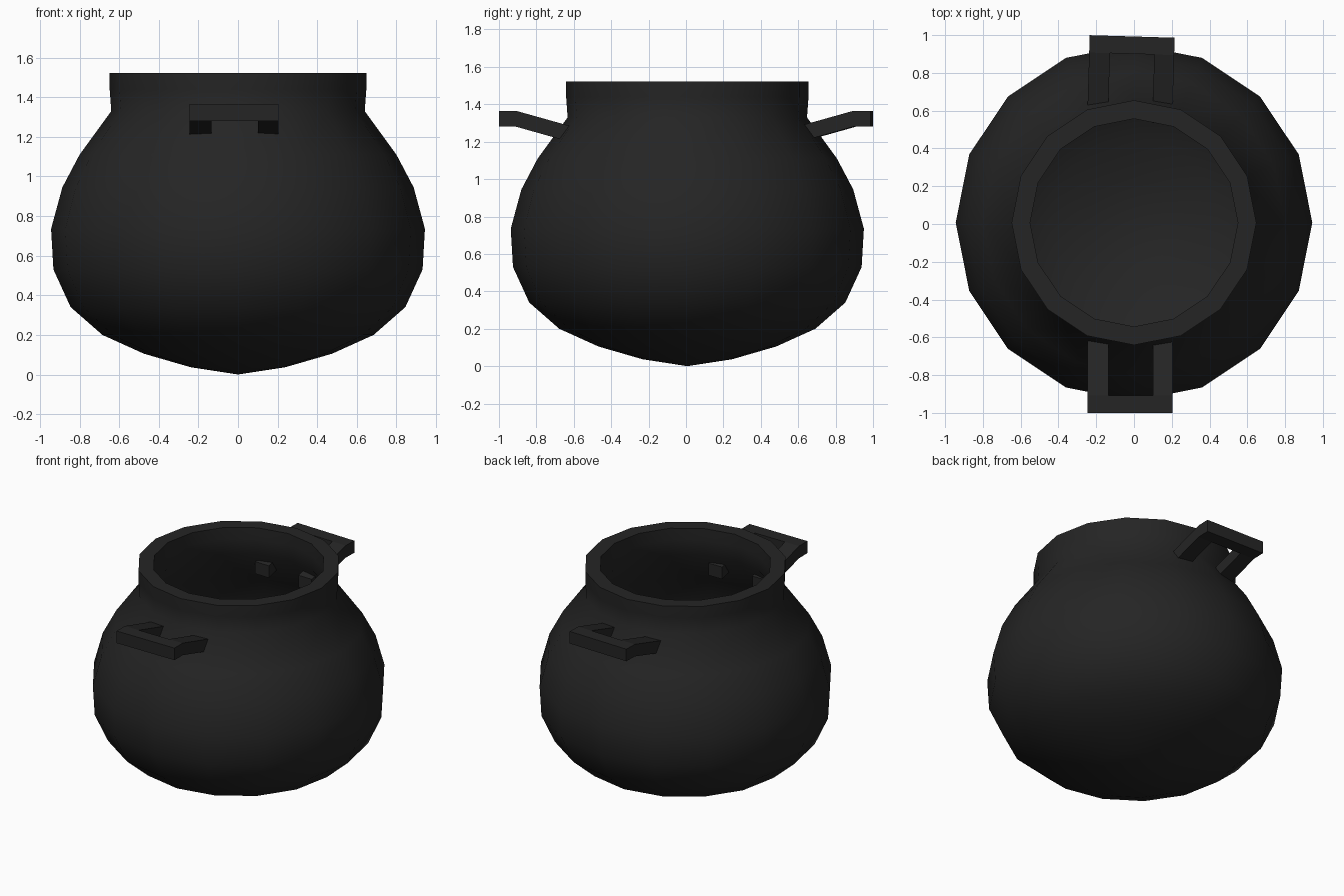
import bpy, bmesh, math
from mathutils import Matrix, Vector

if "Cube" in bpy.data.objects:
    bpy.data.objects.remove(bpy.data.objects["Cube"])

iron = bpy.data.materials.new("black iron")
iron.diffuse_color = (0.018, 0.018, 0.018, 1)
iron.use_nodes = True
iron.node_tree.nodes["Principled BSDF"].inputs["Base Color"].default_value = iron.diffuse_color

SIDES = 16
CENTRE_Y = 0.007

# Outer wall from the base up, over the rim, then down the inner wall
PROFILE = [
    (0, 0), (0.24, 0.037), (0.475, 0.105), (0.685, 0.2), (0.845, 0.34),
    (0.932, 0.53), (0.944, 0.735), (0.887, 0.945), (0.80, 1.11),
    (0.64, 1.33), (0.648, 1.44), (0.648, 1.522),
    (0.55, 1.522), (0.55, 1.44), (0.56, 1.33), (0.725, 1.08),
    (0.81, 0.92), (0.86, 0.735), (0.85, 0.55), (0.775, 0.395),
    (0.635, 0.27), (0.45, 0.18), (0.23, 0.117), (0, 0.08),
]


def finish(bm, name):
    bmesh.ops.recalc_face_normals(bm, faces=bm.faces)
    mesh = bpy.data.meshes.new(name)
    bm.to_mesh(mesh)
    bm.free()
    mesh.materials.append(iron)
    obj = bpy.data.objects.new(name, mesh)
    bpy.context.collection.objects.link(obj)
    return obj


def make_pot():
    bm = bmesh.new()
    verts = [bm.verts.new((r, 0, z)) for r, z in PROFILE]
    edges = [bm.edges.new(pair) for pair in zip(verts, verts[1:])]
    bmesh.ops.spin(bm, geom=verts + edges, axis=(0, 0, 1), cent=(0, 0, 0),
                   angle=2 * math.pi, steps=SIDES)
    bmesh.ops.remove_doubles(bm, verts=bm.verts, dist=0.001)
    bmesh.ops.translate(bm, verts=bm.verts, vec=(0, CENTRE_Y, 0))
    pot = finish(bm, "pot")
    bpy.context.view_layer.objects.active = pot
    pot.select_set(True)
    bpy.ops.object.shade_smooth_by_angle(angle=math.radians(50))
    pot.select_set(False)


def make_handle(name, side, turn=0.0, shift=(0, 0, 0)):
    """U-shaped grip whose legs slope down through the pot wall."""
    bm = bmesh.new()
    xs = (-0.245, -0.135, 0.10, 0.205)
    rows = ((1.0, 1.28), (0.908, 1.28), (0.545, 1.178))
    grid = [[bm.verts.new((x, side * y, z)) for x in xs] for y, z in rows]
    for row, col in ((0, 0), (0, 1), (0, 2), (1, 0), (1, 2)):
        bm.faces.new((grid[row][col], grid[row][col + 1],
                      grid[row + 1][col + 1], grid[row + 1][col]))
    # Thicken upwards, keeping the underside
    top = bmesh.ops.extrude_face_region(bm, geom=bm.faces[:], use_keep_orig=True)
    bmesh.ops.translate(bm, vec=(0, 0, 0.085),
                        verts=[v for v in top["geom"] if isinstance(v, bmesh.types.BMVert)])
    bmesh.ops.rotate(bm, verts=bm.verts, cent=(-0.02, side * 0.65, 0),
                     matrix=Matrix.Rotation(turn, 3, 'Z'))
    bmesh.ops.translate(bm, verts=bm.verts, vec=Vector(shift))
    finish(bm, name)


make_pot()
make_handle("front_handle", -1)
make_handle("back_handle", 1, math.radians(-1.7), (0, -0.007, 0))
